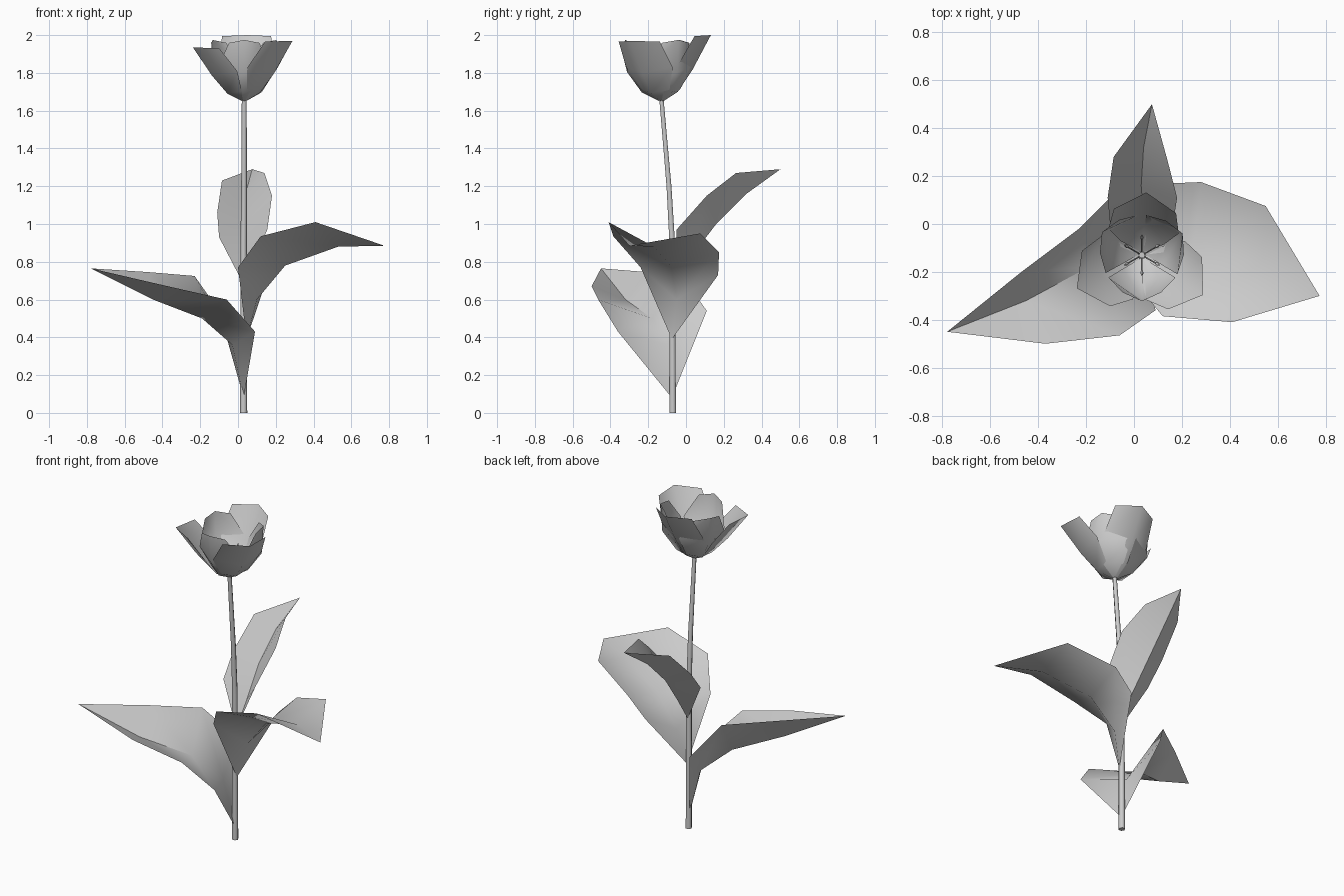
import bpy, bmesh
from math import radians, cos, sin
from mathutils import Vector, Matrix

cube = bpy.data.objects.get("Cube")
if cube:
    bpy.data.objects.remove(cube, do_unlink=True)

GREY = (0.6, 0.6, 0.6, 1)
grey = bpy.data.materials.new("plain grey")
grey.use_nodes = True
grey.diffuse_color = GREY
grey.node_tree.nodes["Principled BSDF"].inputs["Base Color"].default_value = GREY


def add_object(name, data):
    obj = bpy.data.objects.new(name, data)
    data.materials.append(grey)
    bpy.context.collection.objects.link(obj)
    return obj


def blade(name, base, rows, tip=None):
    """Thin sheet growing from a point through rows of (edge, midrib, edge)."""
    bm = bmesh.new()
    root = bm.verts.new(base)
    grid = [[bm.verts.new(p) for p in row] for row in rows]
    for i in range(2):
        bm.faces.new((root, grid[0][i + 1], grid[0][i]))
        for low, high in zip(grid, grid[1:]):
            bm.faces.new((low[i], low[i + 1], high[i + 1], high[i]))
    if tip:
        end = bm.verts.new(tip)
        for i in range(2):
            bm.faces.new((grid[-1][i], grid[-1][i + 1], end))
    bmesh.ops.recalc_face_normals(bm, faces=bm.faces)
    mesh = bpy.data.meshes.new(name)
    bm.to_mesh(mesh)
    bm.free()
    obj = add_object(name, mesh)
    bpy.ops.object.select_all(action="DESELECT")
    obj.select_set(True)
    bpy.context.view_layer.objects.active = obj
    bpy.ops.object.shade_smooth_by_angle(angle=radians(60))


def tube(name, points, radii, rounding=1):
    """Round rod along a path with a radius at each point."""
    curve = bpy.data.curves.new(name, "CURVE")
    curve.dimensions = "3D"
    curve.bevel_depth = 1
    curve.bevel_resolution = rounding
    curve.use_fill_caps = True
    spline = curve.splines.new("POLY")
    spline.points.add(len(points) - 1)
    for point, co, radius in zip(spline.points, points, radii):
        point.co = (*co, 1)
        point.radius = radius
    return add_object(name, curve)


# Stem, bending gently forward under the flower
STEM = [(0.03, -0.07, 0), (0.03, -0.073, 0.9), (0.032, -0.09, 1.2), (0.033, -0.13, 1.66)]
tube("stem", STEM, (0.019, 0.017, 0.015, 0.013))

# Three folded leaves
blade("right_leaf", (0.03, -0.075, 0.08), [
    [(0.09, -0.36, 0.43), (-0.03, -0.1, 0.36), (-0.1, 0.11, 0.54)],
    [(-0.06, -0.465, 0.6), (-0.19, -0.18, 0.5), (-0.23, -0.02, 0.725)],
    [(-0.37, -0.5, 0.67), (-0.45, -0.32, 0.6), (-0.47, -0.2, 0.745)],
], (-0.78, -0.45, 0.765))
blade("left_leaf", (0.045, -0.075, 0.39), [
    [(0, -0.24, 0.77), (0.1, -0.05, 0.6), (0.16, 0.17, 0.73)],
    [(0.12, -0.385, 0.935), (0.25, -0.08, 0.78), (0.28, 0.175, 0.85)],
    [(0.41, -0.41, 1.01), (0.53, -0.17, 0.88), (0.55, 0.075, 0.95)],
], (0.775, -0.3, 0.885))
blade("back_leaf", (0.03, -0.06, 0.68), [
    [(-0.1, 0, 0.93), (0.04, 0.03, 0.83), (0.155, -0.05, 0.97)],
    [(-0.11, 0.11, 1.06), (0.03, 0.16, 1), (0.18, 0.11, 1.15)],
    [(-0.085, 0.28, 1.23), (0.04, 0.32, 1.16), (0.14, 0.265, 1.27)],
], (0.075, 0.5, 1.29))

# Petals: each row is (midrib reach, midrib height, edge reach, half width, edge height)
CENTRE = Vector((0.033, -0.13, 1.65))
OUTER = [(0.1, 0.045, 0.06, 0.09, 0.06), (0.19, 0.15, 0.117, 0.147, 0.18),
         (0.305, 0.32, 0.215, 0.13, 0.315)]
INNER = [(0.1, 0.045, 0.055, 0.08, 0.06), (0.175, 0.15, 0.09, 0.14, 0.18),
         (0.185, 0.315, 0.15, 0.08, 0.3)]


def petal(name, rows, angle, reach=1, height=1):
    place = Matrix.Translation(CENTRE) @ Matrix.Rotation(radians(angle), 4, "Z")
    sheet = []
    for mid, mid_z, edge, half, edge_z in rows:
        sheet.append([place @ Vector(p) for p in (
            (edge * reach, -half, edge_z * height),
            (mid * reach, 0, mid_z * height),
            (edge * reach, half, edge_z * height))])
    blade(name, place @ Vector((0.01, 0, 0)), sheet)


petal("outer_petal_back", OUTER, 86, 0.86, 1.094)
petal("outer_petal_right", OUTER, 207, 1, 0.89)
petal("outer_petal_left", OUTER, -33)
for side, angle in (("left", 28), ("right", 150), ("front", 270)):
    petal("inner_petal_" + side, INNER, angle, 1.04, 1.03)

# Pistil and six stamens with thicker anthers
top = CENTRE + Vector((0, 0, 0.15))
tube("pistil", (CENTRE, top, top + Vector((0, 0, 0.02))), (0.012, 0.01, 0.014))
for i in range(6):
    a = radians(30 + 60 * i)
    out = Vector((cos(a), sin(a), 0))
    up = Vector((0, 0, 1))
    bend = CENTRE + out * 0.04 + up * 0.08
    end = CENTRE + out * 0.065 + up * 0.14
    tube(f"filament_{i + 1}", (CENTRE, bend, end), (0.003,) * 3, 0)
    tube(f"anther_{i + 1}", (end, end + out * 0.01 + up * 0.015, end + out * 0.02 + up * 0.035),
         (0.004, 0.007, 0.002), 0)
